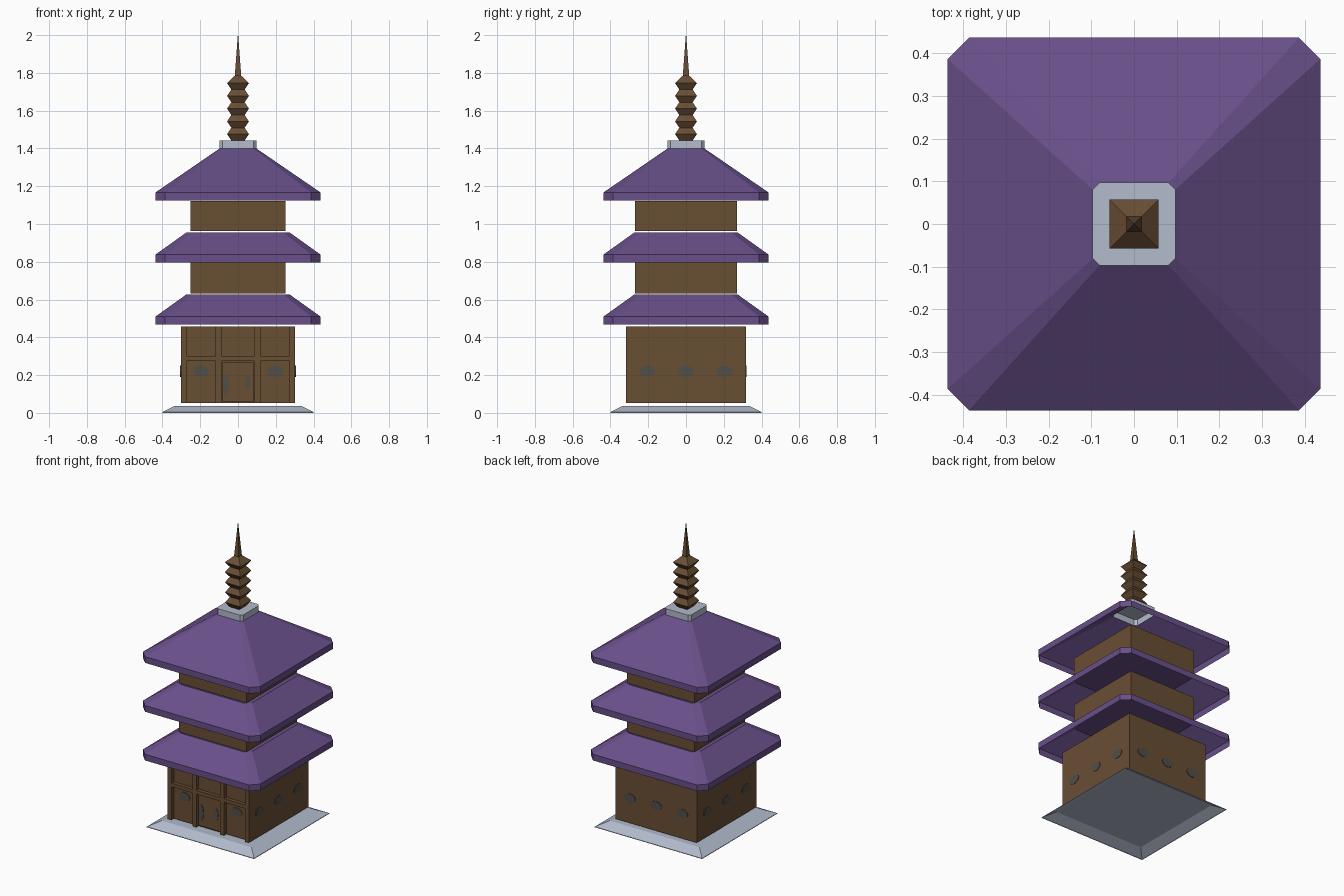
import bpy, bmesh
from math import pi
from mathutils import Matrix, Vector

cube = bpy.data.objects.get("Cube")
if cube:
    bpy.data.objects.remove(cube)


def material(name, rgb):
    lin = [((c / 255 + 0.055) / 1.055) ** 2.4 for c in rgb] + [1]
    m = bpy.data.materials.new(name)
    m.use_nodes = True
    m.diffuse_color = lin
    m.node_tree.nodes["Principled BSDF"].inputs["Base Color"].default_value = lin
    return m


PURPLE = material("purple roof", (104, 79, 137))
BROWN = material("brown wood", (105, 78, 52))
STONE = material("pale stone", (178, 187, 204))
GLASS = material("dark window", (80, 78, 72))


def finish(name, bm, mat):
    mesh = bpy.data.meshes.new(name)
    bm.to_mesh(mesh)
    bm.free()
    mesh.materials.append(mat)
    ob = bpy.data.objects.new(name, mesh)
    bpy.context.collection.objects.link(ob)
    return ob


def outline(hx, hy, cut):
    """Rectangle, with chamfered corners if cut is above zero."""
    pts = []
    for sx, sy in ((1, 1), (-1, 1), (-1, -1), (1, -1)):
        pair = [(sx * hx, sy * (hy - cut)), (sx * (hx - cut), sy * hy)]
        if sx * sy < 0:
            pair.reverse()
        pts += pair if cut else pair[:1]
    return pts


def loft(name, rings, mat, top=True, bottom=False):
    """Stack of outlines given as (half x, half y, corner cut, z)."""
    bm = bmesh.new()
    loops = [[bm.verts.new((x, y, z)) for x, y in outline(hx, hy, cut)]
             for hx, hy, cut, z in rings]
    n = len(loops[0])
    for a, b in zip(loops, loops[1:]):
        for i in range(n):
            j = (i + 1) % n
            bm.faces.new((a[i], a[j], b[j], b[i]))
    if top:
        bm.faces.new(loops[-1])
    if bottom:
        bm.faces.new(loops[0][::-1])
    return finish(name, bm, mat)


def box(name, x0, x1, y0, y1, z0, z1, mat):
    ob = loft(name, [((x1 - x0) / 2, (y1 - y0) / 2, 0, z) for z in (z0, z1)],
              mat, bottom=True)
    ob.location = ((x0 + x1) / 2, (y0 + y1) / 2, 0)
    return ob


def oval(name, centre, turn, w, h):
    """Thin upright oval plate, facing -y before it is turned about z."""
    bm = bmesh.new()
    bmesh.ops.create_cone(bm, cap_ends=True, segments=12, radius1=0.5,
                          radius2=0.5, depth=0.006)
    bm.transform(Matrix.Rotation(turn, 4, "Z") @ Matrix.Rotation(pi / 2, 4, "X")
                 @ Matrix.Diagonal((w, h, 1, 1)))
    bm.transform(Matrix.Translation(Vector(centre)))
    return finish(name, bm, GLASS)


# Stone base, open underneath
loft("stone_base", [(0.4, 0.4, 0, 0), (0.4, 0.4, 0, 0.004),
                    (0.335, 0.335, 0, 0.037)], STONE)

# Ground floor: recessed front wall behind posts and beam
HX, HY, Z0, Z1 = 0.303, 0.318, 0.052, 0.458
WALL = -HY + 0.025
box("ground_floor_walls", -HX, HX, WALL, HY, Z0, Z1, BROWN)
for side, s in (("right", -1), ("left", 1)):
    for part, a, b in (("corner_post", 0.273, HX), ("inner_post", 0.088, 0.118)):
        lo, hi = sorted((s * a, s * b))
        box(f"{side}_{part}", lo, hi, -HY, WALL, Z0, Z1, BROWN)
    lo, hi = sorted((s * 0.118, s * 0.273))
    box(f"{side}_cross_beam", lo, hi, -HY, WALL, 0.275, 0.3, BROWN)
box("middle_cross_beam", -0.088, 0.088, -HY, WALL, 0.275, 0.3, BROWN)
box("door", -0.082, 0.082, WALL - 0.008, WALL, 0.06, 0.268, BROWN)

# Windows on every wall, and the door's two narrow panes
for s in (-1, 1):
    oval("front_window", (s * 0.195, WALL, 0.22), 0, 0.085, 0.06)
for p in (-0.205, 0, 0.205):
    oval("back_window", (p * 0.95, HY, 0.22), 0, 0.085, 0.06)
    for s in (-1, 1):
        oval("side_window", (s * HX, p, 0.22), pi / 2, 0.085, 0.06)
oval("door_pane_right", (-0.063, WALL - 0.008, 0.15), 0, 0.035, 0.11)
oval("door_pane_left", (0.052, WALL - 0.008, 0.165), 0, 0.025, 0.08)

# Upper floors
for name, z0, z1 in (("middle_floor", 0.633, 0.795), ("top_floor", 0.962, 1.122)):
    loft(name, [(0.252, 0.27, 0, z0), (0.252, 0.27, 0, z1)], BROWN)

# Hollow hipped roofs with clipped corners
EAVE, CUT = 0.437, 0.05
for name, z, rise, half, cut in (("lower_roof", 0.468, 0.16, 0.272, 0.033),
                                 ("middle_roof", 0.796, 0.16, 0.272, 0.033),
                                 ("top_roof", 1.125, 0.275, 0.097, 0.016)):
    loft(name, [(EAVE, EAVE, CUT, z), (EAVE, EAVE, CUT, z + 0.042),
                (half, half, cut, z + rise)], PURPLE, top=name != "top_roof")

# Stone cap on the top roof
loft("roof_cap", [(0.097, 0.097, 0.016, 1.4), (0.097, 0.097, 0.016, 1.442)], STONE)

# Spire: five flared tiers and a long needle
rings = []
for i in range(5):
    z = 1.442 + i * 0.0675
    rings += [(0.035, 0.035, 0, z), (0.058, 0.058, 0, z + 0.034)]
rings += [(0.017, 0.017, 0, 1.785), (0.001, 0.001, 0, 2)]
loft("spire", rings, BROWN)
